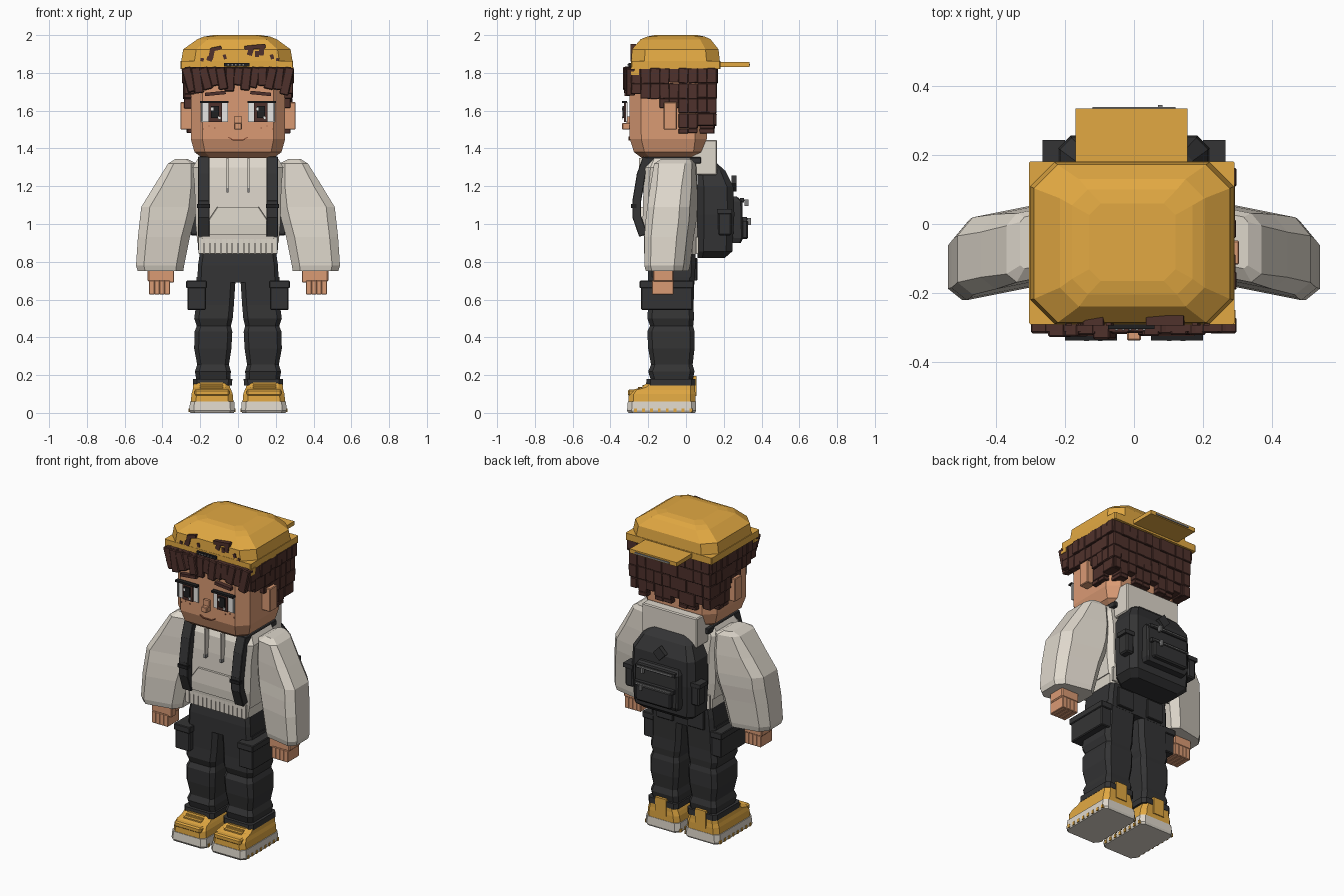
import bpy, bmesh, math, random
from mathutils import Matrix, Vector

random.seed(4)


def material(name, r, g, b):
    m = bpy.data.materials.new(name)
    m.diffuse_color = (r, g, b, 1)
    return m


YELLOW = material("mustard", 0.76, 0.395, 0.055)
SKIN = material("skin", 0.70, 0.325, 0.175)
HAIR = material("dark brown", 0.078, 0.031, 0.025)
CLOTH = material("warm grey cloth", 0.73, 0.68, 0.60)
DARK = material("charcoal", 0.034, 0.034, 0.035)
BLACK = material("near black", 0.014, 0.014, 0.015)
WHITE = material("eye white", 0.80, 0.79, 0.77)
METAL = material("metal grey", 0.22, 0.22, 0.22)
BLUSH = material("dark skin", 0.30, 0.10, 0.05)


def finish(name, bm, mat):
    bmesh.ops.recalc_face_normals(bm, faces=bm.faces)
    me = bpy.data.meshes.new(name)
    bm.to_mesh(me)
    bm.free()
    me.materials.append(mat)
    ob = bpy.data.objects.new(name, me)
    bpy.context.collection.objects.link(ob)
    return ob


def add_box(bm, x, y, z, rot=0, axis='Y', bevel=0):
    """Box from three (min, max) ranges, turned about its own centre."""
    part = bmesh.new()
    bmesh.ops.create_cube(part, size=1)
    lo, hi = Vector((x[0], y[0], z[0])), Vector((x[1], y[1], z[1]))
    bmesh.ops.scale(part, vec=hi - lo, verts=part.verts)
    if bevel:
        bmesh.ops.bevel(part, geom=part.edges[:], offset=bevel, segments=1, affect='EDGES')
    part.transform(Matrix.Translation((lo + hi) / 2) @ Matrix.Rotation(rot, 4, axis))
    tmp = bpy.data.meshes.new("tmp")
    part.to_mesh(tmp)
    part.free()
    bm.from_mesh(tmp)
    bpy.data.meshes.remove(tmp)


def box(name, mat, x, y, z, s=1, rot=0, axis='Y', bevel=0):
    bm = bmesh.new()
    xs = sorted((x[0] * s, x[1] * s))
    add_box(bm, xs, y, z, rot * (s if axis != 'X' else 1), axis, bevel)
    return finish(name, bm, mat)


def loft(name, mat, rings, s=1, cut=0.2, sweep=0):
    """Stack of rectangles (z, x0, x1, y0, y1) with cut corners, capped; sweep slants y along x."""
    bm = bmesh.new()
    prev = None
    for i, (z, x0, x1, y0, y1) in enumerate(rings):
        c = cut * min(x1 - x0, y1 - y0)
        pts = [(x0 + c, y0), (x1 - c, y0), (x1, y0 + c), (x1, y1 - c),
               (x1 - c, y1), (x0 + c, y1), (x0, y1 - c), (x0, y0 + c)]
        ring = [bm.verts.new((s * px, py - sweep * (px - x0), z)) for px, py in pts]
        if i in (0, len(rings) - 1):
            bm.faces.new(ring)
        if prev:
            for k in range(8):
                n = (k + 1) % 8
                bm.faces.new((prev[k], prev[n], ring[n], ring[k]))
        prev = ring
    return finish(name, bm, mat)


# ---- head and face ----
loft("head", SKIN, [(1.35, -.19, .19, -.235, .06), (1.38, -.23, .23, -.275, .095),
                    (1.45, -.25, .25, -.298, .11), (1.80, -.25, .25, -.30, .11),
                    (1.86, -.23, .23, -.27, .09)], cut=0.15)
box("nose", SKIN, (-.02, .02), (-.338, -.29), (1.50, 1.535), bevel=.004)
box("nose_bridge", SKIN, (-.02, .02), (-.315, -.29), (1.535, 1.57))
box("mouth", BLUSH, (-.03, .03), (-.305, -.297), (1.443, 1.449))
for s in (-1, 1):
    box("mouth_corner", BLUSH, (.026, .054), (-.305, -.297), (1.450, 1.456), s, rot=-.5)
    box("ear", SKIN, (.245, .305), (-.118, -.048), (1.50, 1.645), s, bevel=.004)
    box("eye_white", WHITE, (.053, .196), (-.318, -.309), (1.54, 1.645), s)
    box("eye_side_shadow", METAL, (.186, .196), (-.321, -.317), (1.545, 1.64), s)
    box("iris", HAIR, (.085, .155), (-.327, -.318), (1.54, 1.64), s)
    box("pupil", BLACK, (.10, .142), (-.336, -.326), (1.562, 1.625), s)
    box("upper_lash", BLACK, (.05, .20), (-.338, -.312), (1.640, 1.652), s)
    for gx, gz in ((.092, 1.608), (.132, 1.56)):
        cx = s * .12 + gx - .11
        box("eye_glint", WHITE, (cx - .007, cx + .007), (-.339, -.335), (gz - .008, gz + .008))
    box("eyebrow", HAIR, (.065, .175), (-.325, -.298), (1.682, 1.70), s, rot=.1)
    for fx, fz in ((.12, 1.505), (.15, 1.515), (.18, 1.50)):
        box("freckle", BLUSH, (fx, fx + .006), (-.303, -.297), (fz, fz + .006), s)


# ---- hair: rows of small blocks, lower edge set by position ----
def jitter(a=.008):
    return random.uniform(-a, a)


def side_bottom(y):
    return (1.69 if y < -.25 else 1.65 if y < -.13 else 1.615 if y < -.04
            else 1.48 if y < .08 else 1.52)


bm = bmesh.new()
for s in (-1, 1):
    for i in range(9):
        y = -.29 + i * .05
        z, low = 1.825, side_bottom(y + .025)
        while z > low + .02:
            zb = max(low, z - .08)
            out = .293 - (1.84 - z) * .06 + jitter(.005)
            add_box(bm, sorted((s * .23, s * out)), (y, y + .052), (zb + jitter(.004), z), jitter(.03), 'X', .003)
            z -= .08
for i in range(10):
    x = -.28 + i * .056
    z, low = 1.825, 1.48 + .05 * (i % 3 == 1) + (.04 if i in (0, 9) else 0)
    while z > low + .02:
        zb = max(low, z - .08)
        add_box(bm, (x, x + .058), (.06, .167 - (1.84 - z) * .06 + jitter(.005)), (zb, z), jitter(.03), 'Y', .003)
        z -= .08
finish("hair_sides_and_back", bm, HAIR)

# fringe: tilted locks leaning inwards over a shorter backing row
bm = bmesh.new()
for i in range(13):
    cx = -.258 + i * .043
    far = abs(cx) / .27
    low = 1.722 - .04 * far ** 2 + jitter(.02)
    lean = (-.22 if cx < 0 else .22) * (.3 + far * .6) + jitter(.14)
    deep = jitter(.01)
    add_box(bm, (cx - .025, cx + .025), (-.325 + deep, -.27), (low, 1.83), lean, 'Y', .005)
    add_box(bm, (cx - .023, cx + .023), (-.312, -.26), (1.74, 1.83), 0, 'Y')
finish("fringe", bm, HAIR)

# ---- cap worn backwards ----
loft("cap_band", YELLOW, [(1.82, -.305, .292, -.291, .182), (1.862, -.305, .292, -.291, .182)], cut=.01)
loft("cap_crown", YELLOW, [(1.855, -.302, .29, -.290, .180), (1.925, -.29, .278, -.286, .172),
                           (1.978, -.215, .205, -.24, .13), (1.992, -.18, .17, -.205, .10),
                           (2.0, -.13, .12, -.165, .06)], cut=.15)
for s in (-1, 1):
    box("cap_front_corner", YELLOW, (.262, .295), (-.291, -.25), (1.79, 1.83), s)
box("cap_visor", YELLOW, (-.17, .155), (.16, .335), (1.832, 1.857))
box("visor_stitching", METAL, (-.12, .12), (.333, .340), (1.838, 1.848))
box("cap_strap", BLACK, (-.075, .06), (-.305, -.285), (1.835, 1.852))
for i in range(5):
    box("strap_hole", METAL, (-.055 + i * .02, -.047 + i * .02), (-.309, -.304), (1.840, 1.847))
for x, z, w, h, r in ((-.14, 1.90, .026, .055, .2), (-.115, 1.928, .055, .02, -.2), (-.15, 1.875, .03, .024, .3),
                      (.09, 1.937, .11, .022, -.1), (.065, 1.91, .028, .035, .3), (.125, 1.915, .026, .045, .1),
                      (-.07, 1.885, .016, .025, -.3), (.10, 1.90, .02, .03, 0), (-.19, 1.87, .018, .018, .2),
                      (.18, 1.885, .018, .025, -.3), (.21, 1.87, .016, .016, .1)):
    box("loose_hair", HAIR, (x - w / 2, x + w / 2), (-.294, -.265), (z - h / 2, z + h / 2), rot=r)

# ---- hoodie ----
loft("hoodie_body", CLOTH, [(.90, -.215, .215, -.22, .06), (1.0, -.225, .225, -.23, .06),
                            (1.2, -.23, .23, -.225, .06), (1.30, -.24, .24, -.215, .055),
                            (1.35, -.21, .21, -.19, .045)], cut=.1)
loft("hoodie_hem", CLOTH, [(.84, -.205, .205, -.21, .055), (.935, -.212, .212, -.215, .058)], cut=.08)
bm = bmesh.new()
for i in range(14):
    x = -.195 + i * .03
    for y in (-.222, .053):
        add_box(bm, (x - .013, x + .013), (y, y + .012), (.843, .93))
finish("hem_ribs", bm, CLOTH)
loft("front_pouch", CLOTH, [(.945, -.19, .19, -.242, -.2), (1.0, -.17, .17, -.246, -.2),
                            (1.09, -.11, .11, -.242, -.2)], cut=.1)
box("hood", CLOTH, (-.19, .19), (.03, .165), (1.26, 1.445), bevel=.006)
for s in (-1, 1):
    box("drawstring", CLOTH, (.05, .062), (-.25, -.215), (1.19, 1.35), s)
    box("drawstring_tip", METAL, (.05, .062), (-.252, -.225), (1.168, 1.19), s)
    loft("sleeve", CLOTH, [(1.345, .27, .33, -.12, .03), (1.32, .22, .37, -.145, .055),
                           (1.20, .205, .445, -.15, .068), (1.09, .215, .512, -.155, .07),
                           (1.02, .23, .52, -.165, .065), (.93, .255, .53, -.175, .05),
                           (.78, .285, .54, -.178, .03), (.75, .29, .53, -.172, .022)], s, cut=.2, sweep=.2)
    # ---- hands ----
    box("palm", SKIN, (.355, .478), (-.175, -.065), (.695, .77), s, bevel=.006)
    for i in range(4):
        x = .36 + i * .0275
        box("finger", SKIN, (x, x + .0285), (-.18, -.066), (.627, .70), s, bevel=.003)
    box("thumb", SKIN, (.338, .37), (-.175, -.125), (.69, .755), s, bevel=.004)

# ---- backpack ----
loft("backpack", DARK, [(.82, -.17, .17, .06, .205), (.855, -.21, .21, .06, .245),
                        (1.05, -.22, .22, .06, .256), (1.20, -.215, .215, .06, .25),
                        (1.28, -.17, .17, .06, .21), (1.32, -.12, .12, .06, .165)], cut=.18)
loft("backpack_pocket", DARK, [(.90, -.14, .14, .24, .29), (.925, -.15, .15, .24, .303),
                               (1.12, -.15, .15, .24, .298), (1.145, -.135, .135, .24, .27)], cut=.15)
box("lower_pouch", DARK, (-.12, .12), (.29, .328), (.92, 1.02), bevel=.008)
for z, y in ((1.025, .30), (1.125, .285)):
    box("zip_flap", DARK, (-.135, .135), (y, y + .022), (z - .012, z + .012))
    box("zip", METAL, (-.12, .12), (y + .02, y + .028), (z - .004, z + .004))
    box("zip_pull", METAL, (.07, .083), (y + .024, y + .045), (z - .03, z + .006))
box("carry_patch", DARK, (-.03, .03), (.24, .268), (1.185, 1.245), rot=math.pi / 4)
for s in (-1, 1):
    box("bottle_pocket", DARK, (.20, .255), (.17, .24), (.94, 1.06), s, bevel=.008)
    box("bottle_pocket_rim", DARK, (.20, .266), (.165, .243), (1.055, 1.08), s)
    # shoulder straps
    path = [(-.215, 1.345), (-.245, 1.26), (-.268, 1.12), (-.268, 1.04), (-.235, .945)]
    for (ya, za), (yb, zb) in zip(path, path[1:]):
        cy, cz, h = (ya + yb) / 2, (za + zb) / 2, math.hypot(yb - ya, zb - za) / 2 + .006
        box("strap", DARK, (.15, .212), (cy - .016, cy + .03), (cz - h, cz + h), s,
            rot=-math.atan2(ya - yb, za - zb), axis='X', bevel=.003)
    box("strap_over_shoulder", DARK, (.15, .212), (-.22, .08), (1.32, 1.354), s, bevel=.004)
    box("strap_buckle", BLACK, (.147, .216), (-.292, -.262), (1.085, 1.105), s)

# ---- trousers ----
loft("hips", DARK, [(.69, -.215, .215, -.20, .045), (.78, -.212, .212, -.20, .05),
                    (.86, -.20, .20, -.19, .05)], cut=.08)
for s in (-1, 1):
    loft("trouser_leg", DARK, [(.17, .04, .22, -.185, .035), (.22, .038, .228, -.20, .045), (.255, .048, .216, -.185, .035),
                               (.34, .035, .232, -.20, .045), (.43, .03, .23, -.205, .045),
                               (.46, .038, .218, -.19, .038), (.50, .028, .232, -.205, .042),
                               (.57, .022, .222, -.20, .04), (.72, .012, .22, -.20, .045)], s, cut=.12)
    loft("trouser_cuff", DARK, [(.145, .032, .238, -.21, .05), (.18, .03, .238, -.208, .05)], s, cut=.1)
    box("cargo_pocket", DARK, (.17, .268), (-.238, .035), (.545, .69), s, bevel=.005)
    box("cargo_flap", DARK, (.165, .274), (-.245, .042), (.66, .70), s, bevel=.004)
    box("back_pocket", DARK, (.05, .165), (.04, .06), (.70, .82), s, bevel=.004)

    # ---- shoes ----
    loft("sole", CLOTH, [(0, .022, .252, -.305, .048), (.012, .016, .258, -.312, .054),
                         (.06, .02, .254, -.308, .052)], s, cut=.1)
    loft("shoe_upper", YELLOW, [(.055, .024, .25, -.305, .05), (.10, .028, .246, -.303, .05),
                                (.122, .036, .24, -.285, .048), (.135, .042, .238, -.235, .048),
                                (.165, .05, .234, -.20, .048)], s, cut=.12)
    box("toe_cap", YELLOW, (.045, .23), (-.308, -.23), (.09, .125), s, bevel=.008)
    box("heel_tab", YELLOW, (.10, .175), (.035, .056), (.09, .195), s)
    for y, z in ((-.245, .132), (-.222, .142), (-.205, .155)):
        box("lace", YELLOW, (.08, .20), (y - .008, y + .012), (z - .008, z + .006), s)
    for i in range(8):
        y = -.275 + i * .042
        for x in ((.012, .025), (.248, .261)):
            box("tread", YELLOW, x, (y, y + .015), (.004, .024), s)
